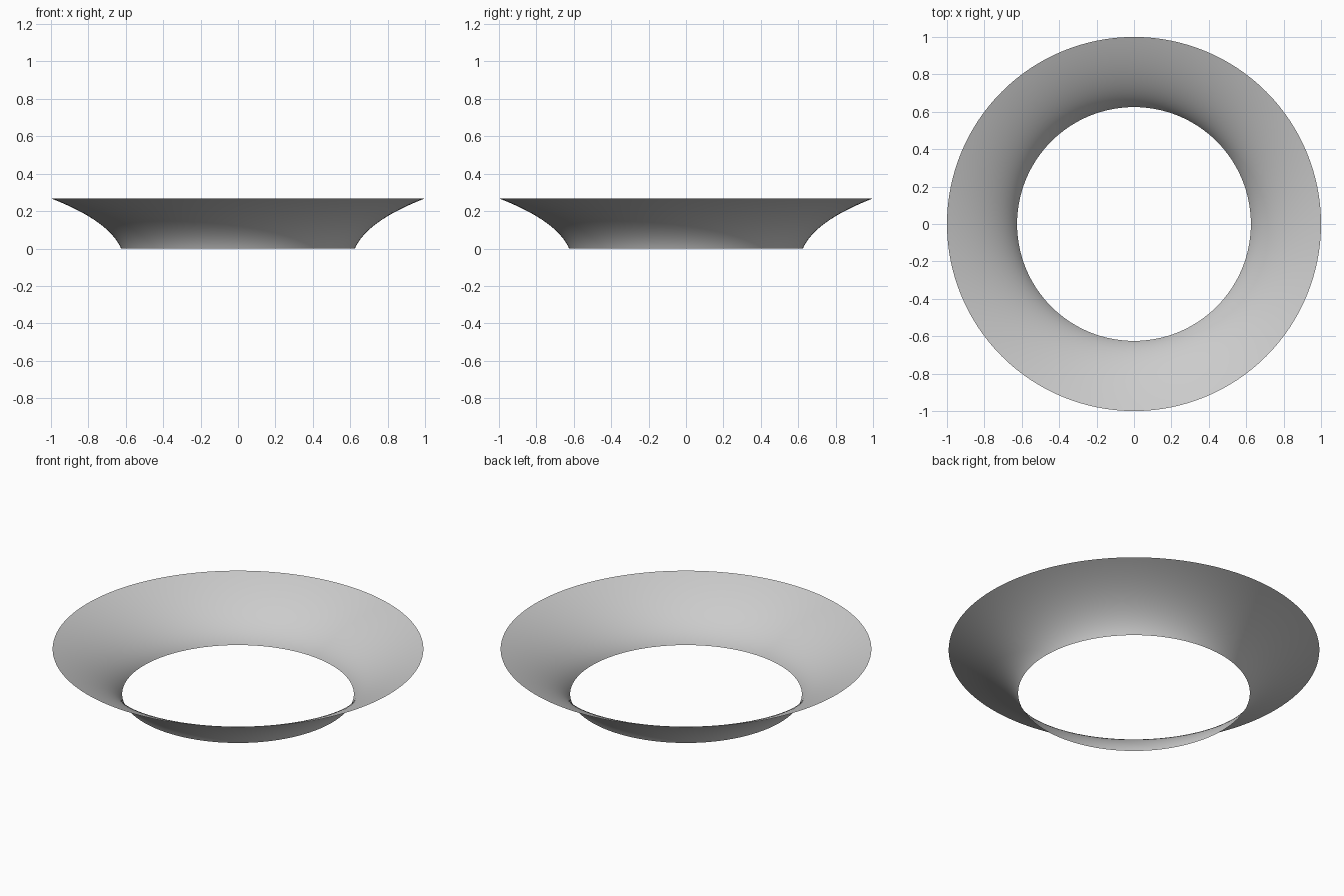
import bpy, bmesh, math

if "Cube" in bpy.data.objects:
    bpy.data.objects.remove(bpy.data.objects["Cube"])

SEGMENTS = 128
STEPS = 24
# Flare profile as (radius, height): bottom edge, curve handle, top rim
P0, P1, P2 = (0.625, 0.0), (0.69, 0.148), (1.0, 0.268)


def profile(t):
    return [(1 - t) ** 2 * a + 2 * t * (1 - t) * b + t * t * c for a, b, c in zip(P0, P1, P2)]


# Open flared ring: profile spun around z
bm = bmesh.new()
verts = []
for i in range(STEPS + 1):
    r, z = profile(i / STEPS)
    verts.append(bm.verts.new((r, 0, z)))
edges = [bm.edges.new(pair) for pair in zip(verts, verts[1:])]
bmesh.ops.spin(bm, geom=verts + edges, cent=(0, 0, 0), axis=(0, 0, 1),
               angle=math.tau, steps=SEGMENTS, use_duplicate=False)
bmesh.ops.remove_doubles(bm, verts=bm.verts, dist=1e-4)
bmesh.ops.recalc_face_normals(bm, faces=bm.faces)
# Normals face up, into the bowl
bm.normal_update()
if sum(f.normal.z for f in bm.faces) < 0:
    bmesh.ops.reverse_faces(bm, faces=bm.faces)
for f in bm.faces:
    f.smooth = True

mesh = bpy.data.meshes.new("flared_ring")
bm.to_mesh(mesh)
bm.free()
ring = bpy.data.objects.new("flared_ring", mesh)
bpy.context.collection.objects.link(ring)
